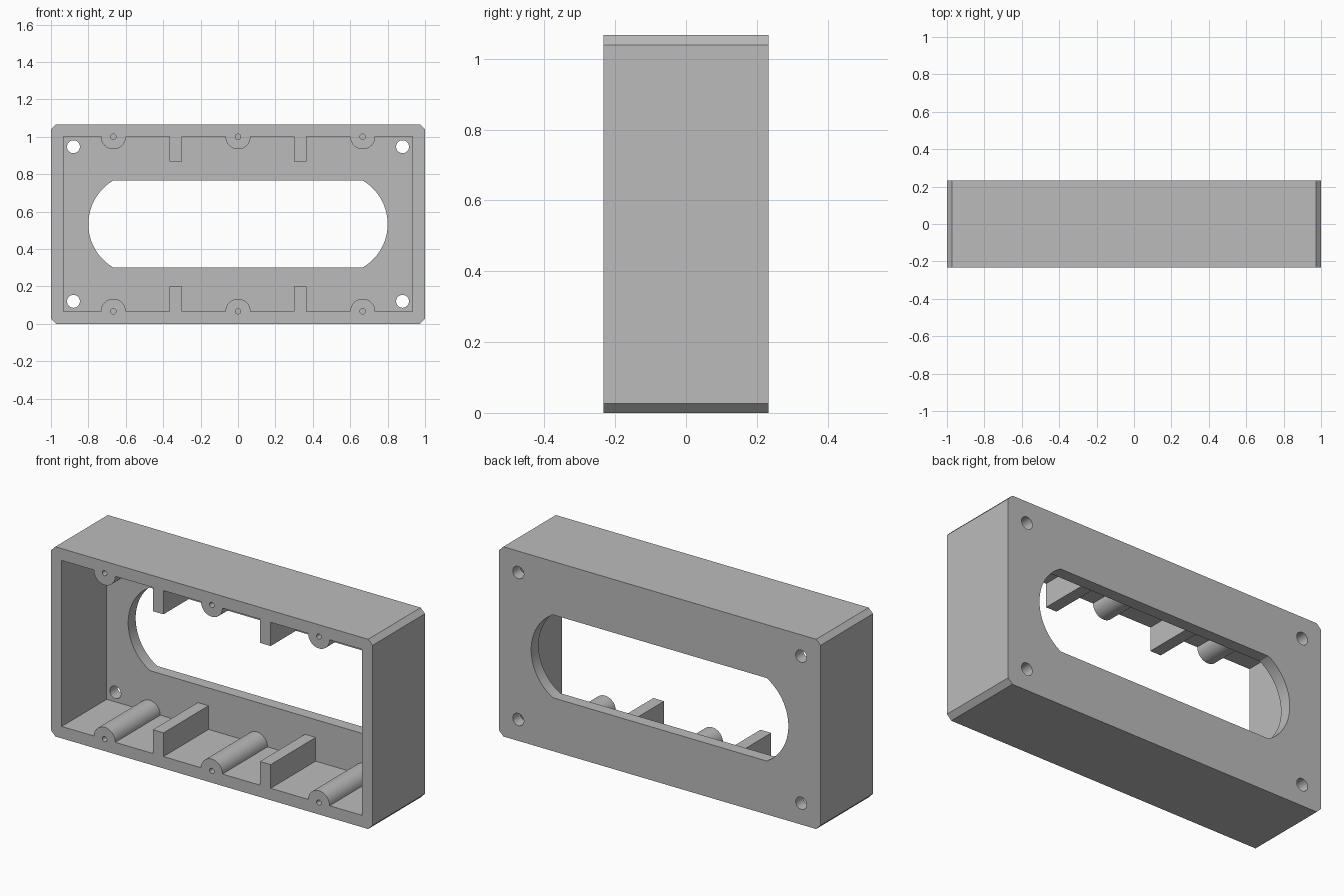
import bpy, bmesh
from math import sin, cos, pi, asin

W, H, D = 1.0, 1.0667, 0.2333      # half width, height, half depth
WALL, CHAMFER = 0.0667, 0.027
MID = H / 2

cube = bpy.data.objects.get("Cube")
if cube:
    bpy.data.objects.remove(cube, do_unlink=True)

grey = bpy.data.materials.new("plain grey")
grey.use_nodes = True
grey.diffuse_color = (0.5, 0.5, 0.5, 1)
grey.node_tree.nodes["Principled BSDF"].inputs["Base Color"].default_value = (0.5, 0.5, 0.5, 1)


def arc(x, z, r, start, end, steps):
    """Points along an arc in the x-z plane."""
    angles = [start + (end - start) * i / steps for i in range(steps + 1)]
    return [(x + r * cos(a), z + r * sin(a)) for a in angles]


def circle(x, z, r, steps=32):
    return arc(x, z, r, 0, 2 * pi, steps)[:-1]


def prism(name, outlines, front, back):
    """Extrude closed x-z outlines from front to back along y."""
    bm = bmesh.new()
    for outline in outlines:
        face = bm.faces.new([bm.verts.new((x, front, z)) for x, z in outline])
        made = bmesh.ops.extrude_face_region(bm, geom=[face])["geom"]
        verts = [v for v in made if isinstance(v, bmesh.types.BMVert)]
        bmesh.ops.translate(bm, verts=verts, vec=(0, back - front, 0))
    bmesh.ops.recalc_face_normals(bm, faces=bm.faces)
    mesh = bpy.data.meshes.new(name)
    bm.to_mesh(mesh)
    bm.free()
    mesh.materials.append(grey)
    obj = bpy.data.objects.new(name, mesh)
    bpy.context.scene.collection.objects.link(obj)
    return obj


def cut(obj, name, outlines, front, back):
    """Subtract prisms from obj and discard the cutter."""
    cutter = prism(name, outlines, front, back)
    cutter.hide_render = True
    bpy.context.view_layer.objects.active = obj
    mod = obj.modifiers.new(name, "BOOLEAN")
    mod.operation, mod.solver, mod.object = "DIFFERENCE", "EXACT", cutter
    bpy.ops.object.modifier_apply(modifier=mod.name)
    bpy.data.objects.remove(cutter, do_unlink=True)


# Housing block with four chamfered long edges
c = CHAMFER
block = [(-W + c, 0), (W - c, 0), (W, c), (W, H - c),
         (W - c, H), (-W + c, H), (-W, H - c), (-W, c)]
housing = prism("housing", [block], -D, D)

# Cavity open to the front; its floor line leaves screw bosses and ribs standing
BOSS_X = (-0.6667, 0, 0.6667)
BOSS_R, RIB_HALF, RIB_TOP = 0.0667, 0.0333, 0.2
floor = [(-W + WALL, WALL)]
for x in BOSS_X:
    floor += arc(x, WALL, BOSS_R, pi, 0, 24)
    if x < 0.5:
        rib = x + 0.3333
        floor += [(rib - RIB_HALF, WALL), (rib - RIB_HALF, RIB_TOP),
                  (rib + RIB_HALF, RIB_TOP), (rib + RIB_HALF, WALL)]
floor.append((W - WALL, WALL))
ceiling = [(x, H - z) for x, z in reversed(floor)]
cut(housing, "cavity", [floor + ceiling], -D - 0.1, D - WALL)

# Long window with bowed ends through the back panel
half, r = 0.2333, 0.269
swing = asin(half / r)
window = (arc(0.8 - r, MID, r, -swing, swing, 40)
          + arc(r - 0.8, MID, r, pi - swing, pi + swing, 40))
cut(housing, "window", [window], 0, D + 0.1)

# Corner mounting holes through the back panel
mounts = [circle(x, z, 0.0345) for x in (-0.88, 0.88) for z in (0.12, H - 0.12)]
cut(housing, "mounting_holes", mounts, 0, D + 0.1)

# Blind pilot holes in the boss fronts
pilots = [circle(x, z, 0.0145, 24) for x in BOSS_X for z in (WALL, H - WALL)]
cut(housing, "pilot_holes", pilots, -D - 0.1, D - WALL - 0.1)

# Smooth the round surfaces, keep the edges crisp
bpy.ops.object.select_all(action="DESELECT")
housing.select_set(True)
bpy.context.view_layer.objects.active = housing
bpy.ops.object.shade_smooth_by_angle()
